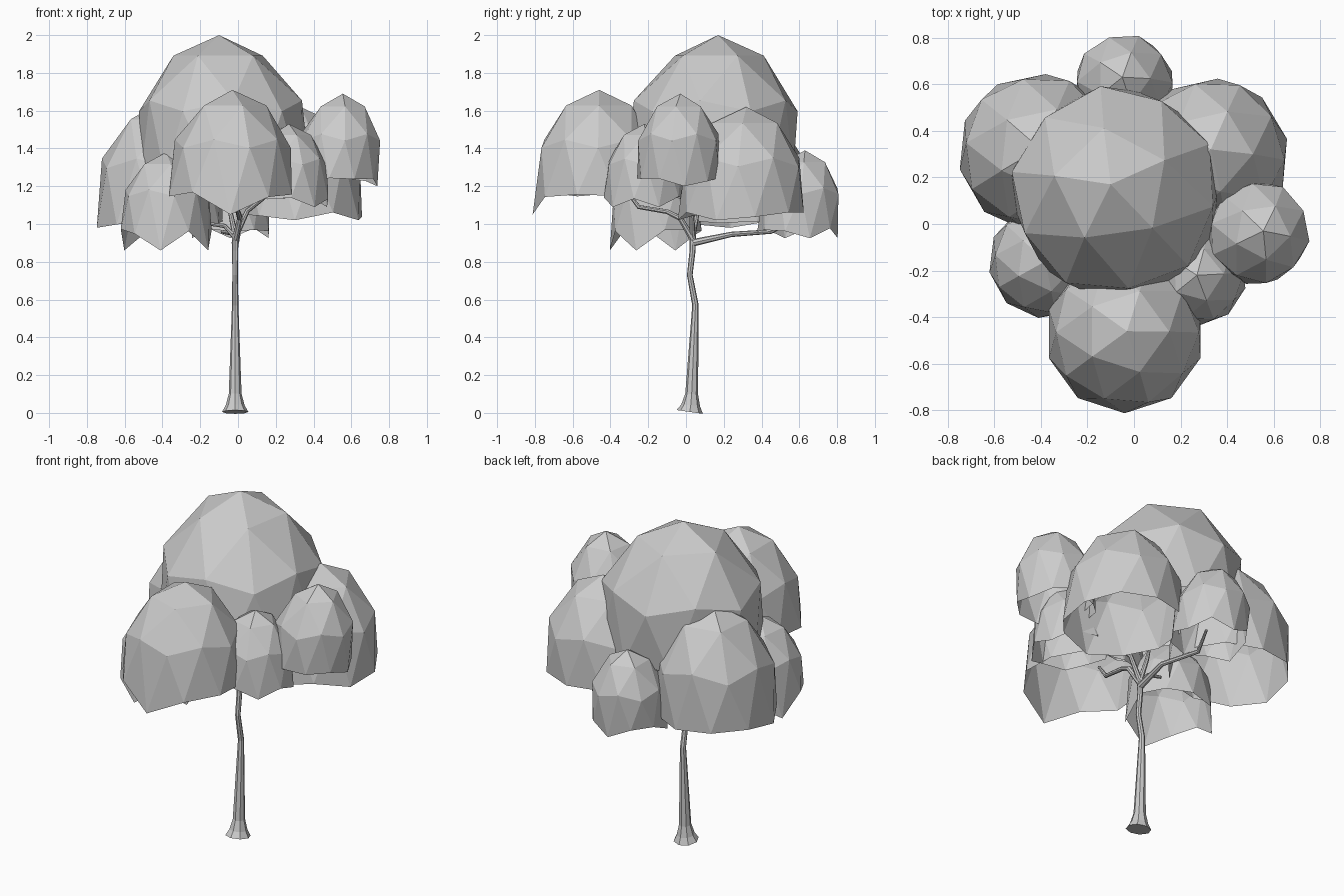
import bpy
import bmesh
import math
import random
from mathutils import Vector

random.seed(4)

cube = bpy.data.objects.get("Cube")
if cube:
    bpy.data.objects.remove(cube, do_unlink=True)

grey = bpy.data.materials.new("plain grey")
grey.use_nodes = True
grey.diffuse_color = (0.6, 0.6, 0.6, 1)
grey.node_tree.nodes["Principled BSDF"].inputs["Base Color"].default_value = (0.6, 0.6, 0.6, 1)


def add_object(name, mesh):
    mesh.materials.clear()
    mesh.materials.append(grey)
    obj = bpy.data.objects.new(name, mesh)
    bpy.context.scene.collection.objects.link(obj)
    return obj


def leaf_dome(name, centre, radius, rim, top, spin=0, tips=(), drop=0.1,
              bulge=0.0, lean=(0, 0)):
    """Open, faceted dome whose rim hangs down in points at the given angles."""
    bm = bmesh.new()
    bmesh.ops.create_icosphere(bm, subdivisions=2, radius=1)
    bmesh.ops.delete(bm, geom=[v for v in bm.verts if v.co.z < -0.01], context="VERTS")
    turn = math.radians(spin)
    rim_verts = [v for v in bm.verts if v.co.z < 0.01]
    for v in bm.verts:
        x, y, z = v.co
        wide = radius * (1 + bulge * 4 * z * (1 - z))
        v.co = (centre[0] + lean[0] * z + wide * (x * math.cos(turn) - y * math.sin(turn)),
                centre[1] + lean[1] * z + wide * (x * math.sin(turn) + y * math.cos(turn)),
                rim + (top - rim) * z)
    # uneven rim, then the long hanging points
    for v in rim_verts:
        v.co.z += random.uniform(-0.015, 0.015)
    for angle in tips:
        a = math.radians(angle)
        aim = Vector((math.cos(a), math.sin(a)))
        mid = Vector(centre)
        point = max(rim_verts, key=lambda v: (v.co.xy - mid).dot(aim))
        point.co.z = rim - drop
    mesh = bpy.data.meshes.new(name)
    bm.to_mesh(mesh)
    bm.free()
    add_object(name, mesh)


def limb(name, points):
    """Eight-sided tapering limb; each point is x, y, z, radius."""
    curve = bpy.data.curves.new(name, "CURVE")
    curve.dimensions = "3D"
    curve.bevel_depth = 1
    curve.bevel_resolution = 2
    curve.use_fill_caps = True
    spline = curve.splines.new("POLY")
    spline.points.add(len(points) - 1)
    spline.use_smooth = False
    for p, (x, y, z, r) in zip(spline.points, points):
        p.co = (x, y, z, 1)
        p.radius = r
    helper = bpy.data.objects.new(name + " path", curve)
    bpy.context.scene.collection.objects.link(helper)
    bpy.context.view_layer.update()
    mesh = bpy.data.meshes.new_from_object(
        helper.evaluated_get(bpy.context.evaluated_depsgraph_get()))
    bpy.data.objects.remove(helper, do_unlink=True)
    add_object(name, mesh)


# Foliage
leaf_dome("crown_foliage", (-0.065, 0.125), 0.45, 1.27, 2.0, 26,
          bulge=0.12, lean=(-0.035, 0.045))
leaf_dome("front_foliage", (-0.04, -0.47), 0.342, 1.155, 1.71, 0, (270,), 0.105,
          bulge=0.03, lean=(0.01, 0.01))
leaf_dome("back_right_foliage", (-0.415, 0.305), 0.34, 1.01, 1.65, -6, (190,), 0.03,
          bulge=0.08, lean=(0.01, 0.02))
leaf_dome("back_left_foliage", (0.33, 0.29), 0.335, 1.05, 1.62, -5, (340, 270), 0.03,
          bulge=0.06, lean=(0, 0.03))
leaf_dome("left_foliage", (0.52, -0.04), 0.22, 1.24, 1.69, -10, (0, 216, 108), 0.04,
          bulge=0.12, lean=(0.035, 0.01))
leaf_dome("front_left_foliage", (0.27, -0.22), 0.215, 1.14, 1.53, 3, (315, 20), 0.05,
          bulge=0.05)
leaf_dome("front_right_foliage", (-0.38, -0.16), 0.245, 0.96, 1.38, -7, (160, 262, 330), 0.1,
          bulge=0.04)
leaf_dome("back_foliage", (-0.04, 0.59), 0.213, 0.97, 1.39, 0, (20, 90, 200), 0.045,
          bulge=0.1, lean=(-0.01, 0.04))

# Trunk with a flared foot
limb("trunk", [(-0.015, 0.02, 0.005, 0.07), (-0.015, 0.025, 0.04, 0.05),
               (-0.015, 0.03, 0.1, 0.034), (-0.015, 0.05, 0.57, 0.017),
               (-0.015, 0.02, 0.73, 0.015), (-0.015, 0.035, 0.86, 0.016),
               (-0.015, 0.035, 0.95, 0.018)])

# Branches reaching into the foliage
limb("back_branch", [(-0.015, 0.035, 0.9, 0.02), (0.0, 0.24, 0.945, 0.014),
                     (-0.08, 0.45, 0.96, 0.012), (-0.03, 0.58, 1.02, 0.008)])
limb("front_branch", [(-0.015, 0.035, 0.92, 0.018), (0.01, -0.03, 1.03, 0.015),
                      (0.0, -0.1, 1.065, 0.013), (-0.01, -0.25, 1.09, 0.012),
                      (-0.02, -0.32, 1.18, 0.008)])
limb("right_branch", [(-0.015, 0.035, 0.93, 0.015), (-0.07, 0.04, 0.99, 0.012),
                      (-0.15, 0.05, 1.0, 0.009)])
limb("left_branch", [(-0.015, 0.035, 0.93, 0.016), (0.05, 0.03, 1.07, 0.013),
                     (0.15, -0.03, 1.15, 0.011), (0.27, -0.05, 1.26, 0.006)])
limb("crown_branch", [(-0.015, 0.035, 0.94, 0.016), (-0.04, 0.06, 1.06, 0.012),
                      (-0.05, 0.07, 1.13, 0.008)])
